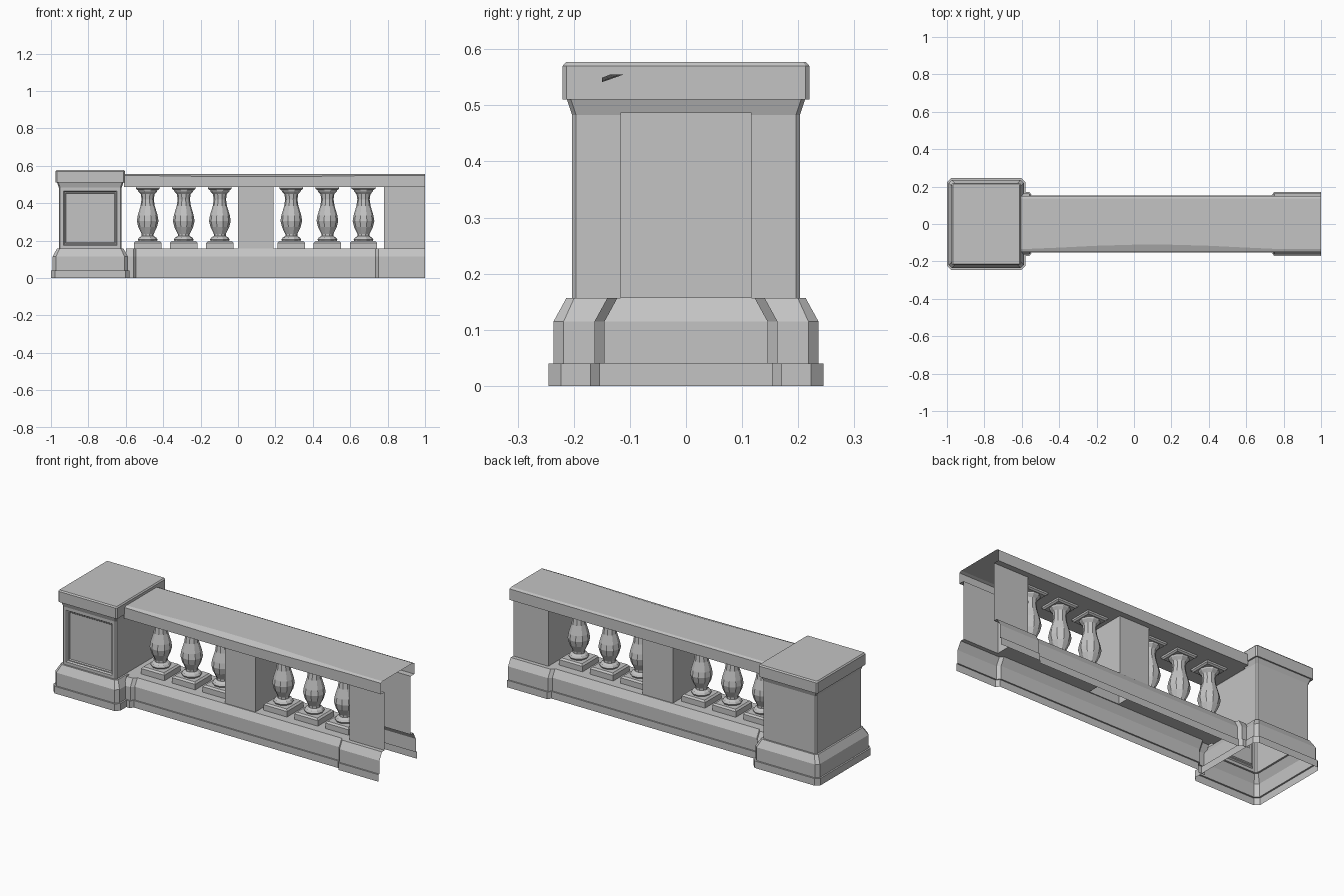
import bpy, bmesh, math
from mathutils import Vector

if "Cube" in bpy.data.objects:
    bpy.data.objects.remove(bpy.data.objects["Cube"])

stone = bpy.data.materials.new("grey_stone")
stone.use_nodes = True
GREY = (0.55, 0.55, 0.55, 1)
stone.diffuse_color = GREY
stone.node_tree.nodes["Principled BSDF"].inputs["Base Color"].default_value = GREY


def finish(name, bm):
    bmesh.ops.recalc_face_normals(bm, faces=bm.faces)
    mesh = bpy.data.meshes.new(name)
    bm.to_mesh(mesh)
    bm.free()
    mesh.materials.append(stone)
    obj = bpy.data.objects.new(name, mesh)
    bpy.context.collection.objects.link(obj)
    return obj


def loft(bm, rings, closed=True):
    """Skin a list of point rings, returning the rows of vertices."""
    rows = [[bm.verts.new(p) for p in ring] for ring in rings]
    for a, b in zip(rows, rows[1:]):
        n = len(a)
        for i in range(n if closed else n - 1):
            j = (i + 1) % n
            bm.faces.new((a[i], a[j], b[j], b[i]))
    return rows


def chamfered_rect(cx, hx, hy, c, z):
    quarter = [(hx, hy - c), (hx - c, hy)]
    pts = quarter + [(-x, y) for x, y in quarter[::-1]]
    pts += [(-x, -y) for x, y in pts]
    return [(cx + x, y, z) for x, y in pts]


# Corner post: hollow below, moulded base, plain shaft and overhanging cap
POST_X, HX, HY = -0.79, 0.168, 0.203
BASE_TOP, RAIL_LOW = 0.157, 0.487
post_profile = [  # outward offset, height, corner chamfer
    (0.042, 0, 0.022), (0.042, 0.04, 0.022), (0.033, 0.04, 0.018),
    (0.033, 0.115, 0.018), (0.01, BASE_TOP, 0.014), (0, BASE_TOP, 0.007),
    (0, 0.483, 0.007), (0.009, 0.51, 0.007), (0.017, 0.51, 0.007),
    (0.017, 0.57, 0.007), (0.011, 0.577, 0.005)]
bm = bmesh.new()
rows = loft(bm, [chamfered_rect(POST_X, HX + d, HY + d, c, z)
                 for d, z, c in post_profile])
bm.faces.new(rows[-1])
bmesh.ops.recalc_face_normals(bm, faces=bm.faces)
# Sunken frame on the front of the shaft
front = min((f for f in bm.faces if abs(f.normal.y) > 0.99
             and 0.3 < f.calc_center_median().z < 0.35),
            key=lambda f: f.calc_center_median().y)
for width, depth in ((0.024, 0), (0.008, -0.008), (0.007, 0), (0.006, -0.006)):
    bmesh.ops.inset_region(bm, faces=[front], thickness=width, depth=depth)
finish("corner_post", bm)

# Wall base: moulded strip on both sides, stepping out at each end
base_profile = [(0.122, BASE_TOP), (0.145, 0.115), (0.145, 0.04),
                (0.153, 0.04), (0.153, 0)]
steps = [(-0.6, 0.018), (-0.56, 0.018), (-0.545, 0),
         (0.735, 0), (0.75, 0.018), (1, 0.018)]
bm = bmesh.new()
for side in (-1, 1):
    loft(bm, [[(x, side * 0.117, BASE_TOP)]
              + [(x, side * (y + d), z) for y, z in base_profile]
              for x, d in steps], closed=False)
finish("wall_base", bm)

# Hand rail: open section, its front top edge worn down towards the middle
bm = bmesh.new()
sections = []
for i in range(9):
    x = -0.61 + 1.61 * i / 8
    wear = max(0, math.cos((x - 0.1) / 0.65 * math.pi / 2)) if abs(x - 0.1) < 0.65 else 0
    sections.append([(x, -0.117, RAIL_LOW), (x, -0.15, RAIL_LOW),
                     (x, -0.15, 0.549 - 0.008 * wear),
                     (x, -0.135 + 0.025 * wear, 0.555),
                     (x, 0.135, 0.555), (x, 0.15, 0.549),
                     (x, 0.15, RAIL_LOW), (x, 0.117, RAIL_LOW)])
loft(bm, sections, closed=False)
finish("hand_rail", bm)

# Bay floors and soffits
bays = [(-0.62, 0.0), (0.19, 0.78)]
for name, z in (("bay_floor", BASE_TOP), ("bay_soffit", RAIL_LOW)):
    bm = bmesh.new()
    for x0, x1 in bays:
        loft(bm, [[(x, -0.117, z), (x, 0.117, z)] for x in (x0, x1)], closed=False)
    finish(name, bm)


# Solid wall piers, hollow inside; the end pier is left open
def pier(name, outline, closed):
    bm = bmesh.new()
    loft(bm, [[(x, y, z) for x, y in outline] for z in (BASE_TOP, RAIL_LOW)], closed)
    finish(name, bm)


W = 0.117
pier("middle_pier", [(0, -W), (0.19, -W), (0.19, W), (0, W)], True)
pier("end_pier", [(1, -W), (0.78, -W), (0.78, W), (1, W)], False)

# Balusters: square plinth and abacus with a turned vase between
vase = [(0.048, 0.195), (0.053, 0.205), (0.046, 0.216), (0.032, 0.224),
        (0.032, 0.235), (0.05, 0.272), (0.058, 0.305), (0.053, 0.335),
        (0.038, 0.385), (0.033, 0.42), (0.037, 0.448), (0.05, 0.462),
        (0.053, 0.473)]
SIDES = 10


def square(x, h, z):
    return [(x + h, h, z), (x - h, h, z), (x - h, -h, z), (x + h, -h, z)]


bay_starts = (-0.483, 0.285)
for start in bay_starts:
    for k in range(3):
        x = start + 0.193 * k
        bm = bmesh.new()
        loft(bm, [[(x + r * math.cos(math.tau * i / SIDES),
                    r * math.sin(math.tau * i / SIDES), z) for i in range(SIDES)]
                  for r, z in vase])
        plinth = loft(bm, [square(x, 0.073, BASE_TOP), square(x, 0.073, 0.188),
                           square(x, 0.064, 0.197)])
        bm.faces.new(plinth[-1])
        abacus = loft(bm, [square(x, 0.055, 0.47), square(x, 0.063, 0.477),
                           square(x, 0.063, RAIL_LOW)])
        bm.faces.new(abacus[0])
        finish("baluster", bm)
